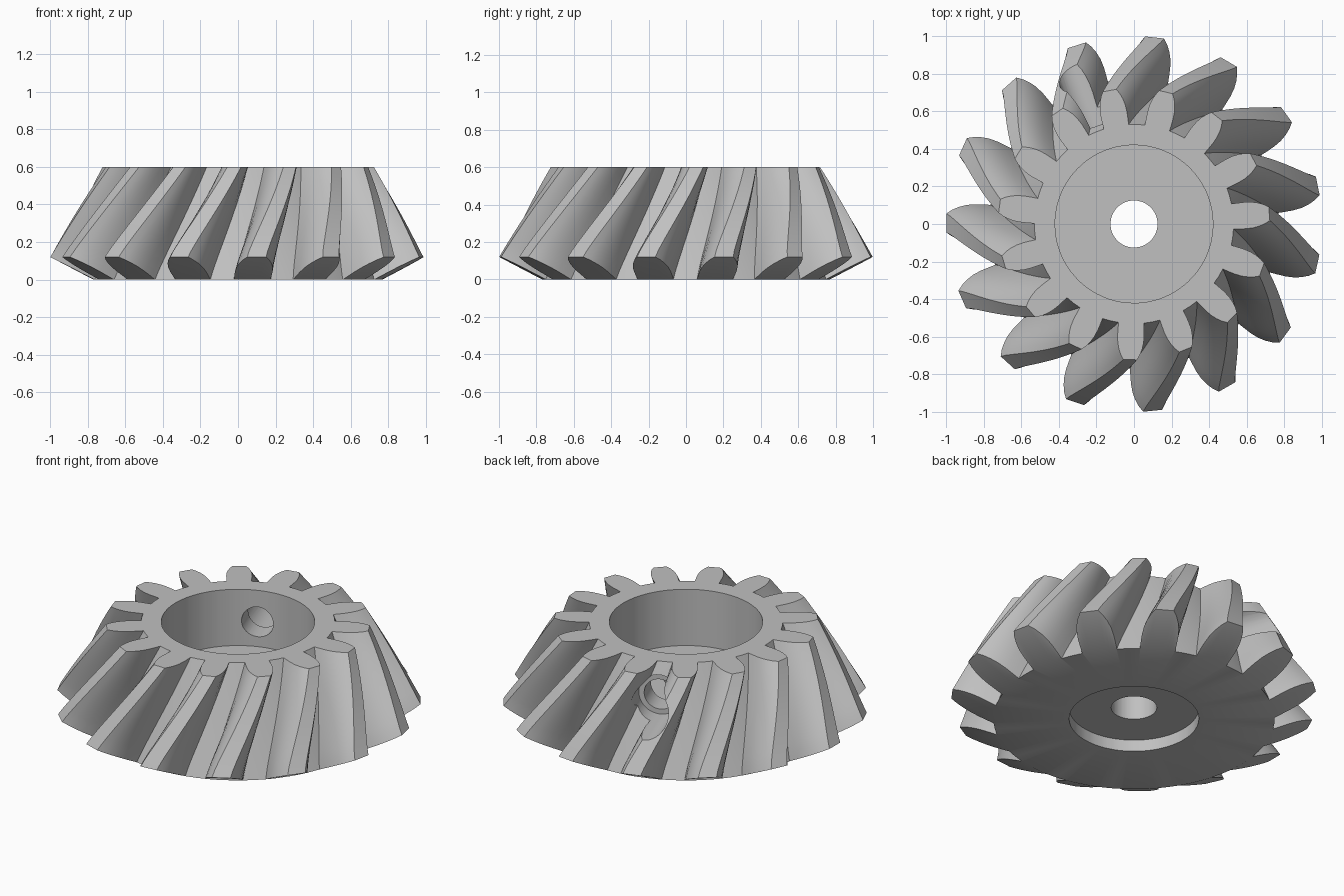
import bpy, bmesh
from math import radians, cos, sin, pi
from mathutils import Matrix, Vector

cube = bpy.data.objects.get("Cube")
if cube:
    bpy.data.objects.remove(cube, do_unlink=True)

TEETH = 15
ROWS = 14            # steps along each tooth
TWIST = 16.7         # degrees the spiral turns from base to top
START = 11.7         # angle of the first tooth at its base
TOP = 0.6
ROOT = 0.77          # radius of the flat underside

steel = bpy.data.materials.new("grey steel")
steel.use_nodes = True
grey = (0.53, 0.53, 0.53, 1)
steel.diffuse_color = grey
steel.node_tree.nodes["Principled BSDF"].inputs["Base Color"].default_value = grey

# Half tooth outline: (height fraction from root to tip, half width in degrees)
half = [(0, 7.3), (0.15, 7.1), (0.35, 6.8), (0.55, 6.2), (0.72, 5.3), (0.87, 4.2), (1, 2.9)]
outline = [(u, -w) for u, w in half] + [(u, w) for u, w in reversed(half)]
outline.append((0, 180 / TEETH))     # middle of the gap

# Hub section as (radius, z): top bore and shaft hole, then lower recess and underside
bore = [(0.42, TOP), (0.42, 0.26), (0.125, 0.26), (0.125, 0.07)]
recess = [(0.355, 0.07), (0.355, 0), (ROOT, 0)]


def polar(r, degrees, z):
    a = radians(degrees)
    return Vector((r * cos(a), r * sin(a), z))


def column(u, angle):
    """Closed section: up the tooth surface, then down through the hub."""
    base_r, base_z = ROOT + 0.23 * u, 0.12 * u
    top_r = 0.53 + 0.193 * u
    points = []
    for i in range(ROWS + 1):
        t = i / ROWS
        r = base_r + (top_r - base_r) * t
        z = base_z + (TOP - base_z) * t
        points.append(polar(r, angle + TWIST * t ** 1.2, z))
    points += [polar(r, angle + TWIST, z) for r, z in bore]
    points += [polar(r, angle, z) for r, z in recess]
    return points


# Gear body
bm = bmesh.new()
columns = []
for k in range(TEETH):
    for u, w in outline:
        angle = START + k * 360 / TEETH + w
        columns.append([bm.verts.new(p) for p in column(u, angle)])
for a, b in zip(columns, columns[1:] + columns[:1]):
    n = len(a)
    for j in range(n):
        k = (j + 1) % n
        bm.faces.new((a[j], b[j], b[k], a[k]))
bmesh.ops.remove_doubles(bm, verts=bm.verts, dist=0.0001)
mesh = bpy.data.meshes.new("bevel_gear")
bm.to_mesh(mesh)
bm.free()
mesh.materials.append(steel)
gear = bpy.data.objects.new("bevel_gear", mesh)
bpy.context.collection.objects.link(gear)
bpy.context.view_layer.objects.active = gear


def drill(name, radius, start, end):
    """Cut a level radial hole between two distances from the axis."""
    cutter_mesh = bpy.data.meshes.new(name)
    bm = bmesh.new()
    place = (Matrix.Rotation(radians(110), 4, 'Z')
             @ Matrix.Translation(((start + end) / 2, 0, 0.41))
             @ Matrix.Rotation(pi / 2, 4, 'Y'))
    bmesh.ops.create_cone(bm, cap_ends=True, segments=40, radius1=radius,
                          radius2=radius, depth=end - start, matrix=place)
    bm.to_mesh(cutter_mesh)
    bm.free()
    cutter_mesh.materials.append(steel)
    cutter = bpy.data.objects.new(name, cutter_mesh)
    cutter.hide_render = True
    bpy.context.collection.objects.link(cutter)
    mod = gear.modifiers.new(name, 'BOOLEAN')
    mod.operation = 'DIFFERENCE'
    mod.solver = 'EXACT'
    mod.object = cutter
    bpy.ops.object.modifier_apply(modifier=mod.name)
    bpy.data.objects.remove(cutter, do_unlink=True)


# Set screw hole with a wider outer clearance
drill("screw_hole", 0.09, 0.3, 0.7)
drill("screw_clearance", 0.12, 0.55, 1.1)

bpy.ops.object.select_all(action='DESELECT')
gear.select_set(True)
bpy.ops.object.shade_smooth_by_angle(angle=radians(28))
